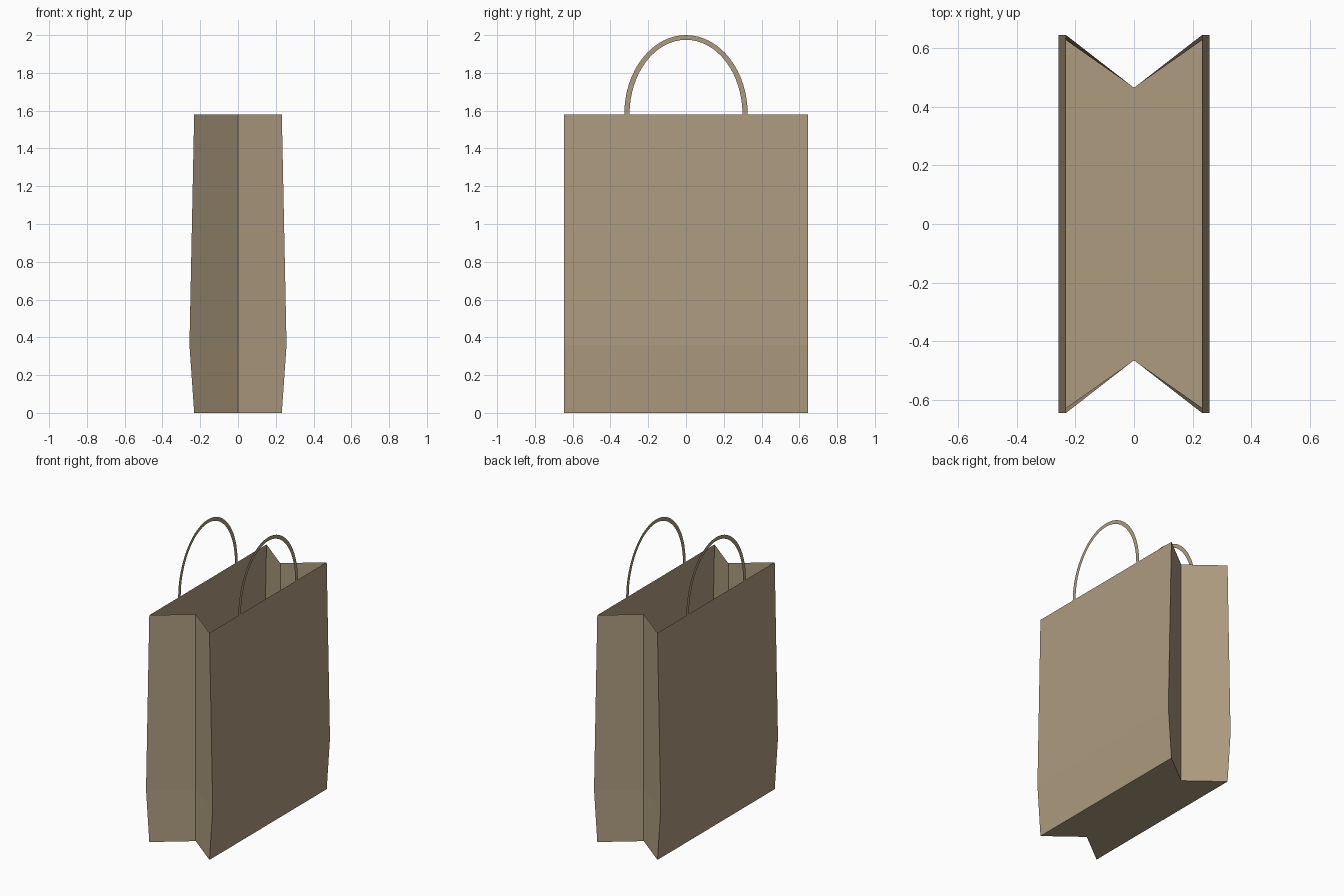
import bpy, bmesh, math

if "Cube" in bpy.data.objects:
    bpy.data.objects.remove(bpy.data.objects["Cube"])

paper = bpy.data.materials.new("kraft_paper")
paper.diffuse_color = (0.42, 0.33, 0.21, 1)
paper.use_nodes = True
paper.node_tree.nodes["Principled BSDF"].inputs["Base Color"].default_value = paper.diffuse_color

HEIGHT, HALF_W, FOLD_Y, RIM_X = 1.58, 0.645, 0.465, 0.232


def add_object(name, bm):
    mesh = bpy.data.meshes.new(name)
    bm.to_mesh(mesh)
    bm.free()
    mesh.materials.append(paper)
    obj = bpy.data.objects.new(name, mesh)
    bpy.context.collection.objects.link(obj)
    return obj


# Bag body: open paper sheet with folded-in side gussets, bulging low down
bm = bmesh.new()
rings = []
for z, x in ((0, RIM_X), (0.36, 0.257), (HEIGHT, RIM_X)):
    outline = [(-x, -HALF_W), (0, -FOLD_Y), (x, -HALF_W),
               (x, HALF_W), (0, FOLD_Y), (-x, HALF_W)]
    rings.append([bm.verts.new((px, py, z)) for px, py in outline])
for low, high in zip(rings, rings[1:]):
    for i in range(6):
        j = (i + 1) % 6
        bm.faces.new((low[i], low[j], high[j], high[i]))

# Floor: two panels meeting at the centre fold
b = rings[0]
bm.faces.new((b[0], b[5], b[4], b[1]))
bm.faces.new((b[1], b[4], b[3], b[2]))
add_object("bag_body", bm)


# Handles: flat half-ellipse ribbons standing on each rim
def handle(name, x, segments=32):
    bm = bmesh.new()
    pairs = []
    for k in range(segments + 1):
        a = math.pi * k / segments
        c, s = math.cos(a), math.sin(a)
        pairs.append([bm.verts.new((x, ry * c, HEIGHT + rz * s))
                      for ry, rz in ((0.327, 0.42), (0.299, 0.395))])
    for (o1, i1), (o2, i2) in zip(pairs, pairs[1:]):
        face = (o1, o2, i2, i1)
        bm.faces.new(face if x > 0 else face[::-1])
    add_object(name, bm)


handle("right_handle", RIM_X)
handle("left_handle", -RIM_X)
